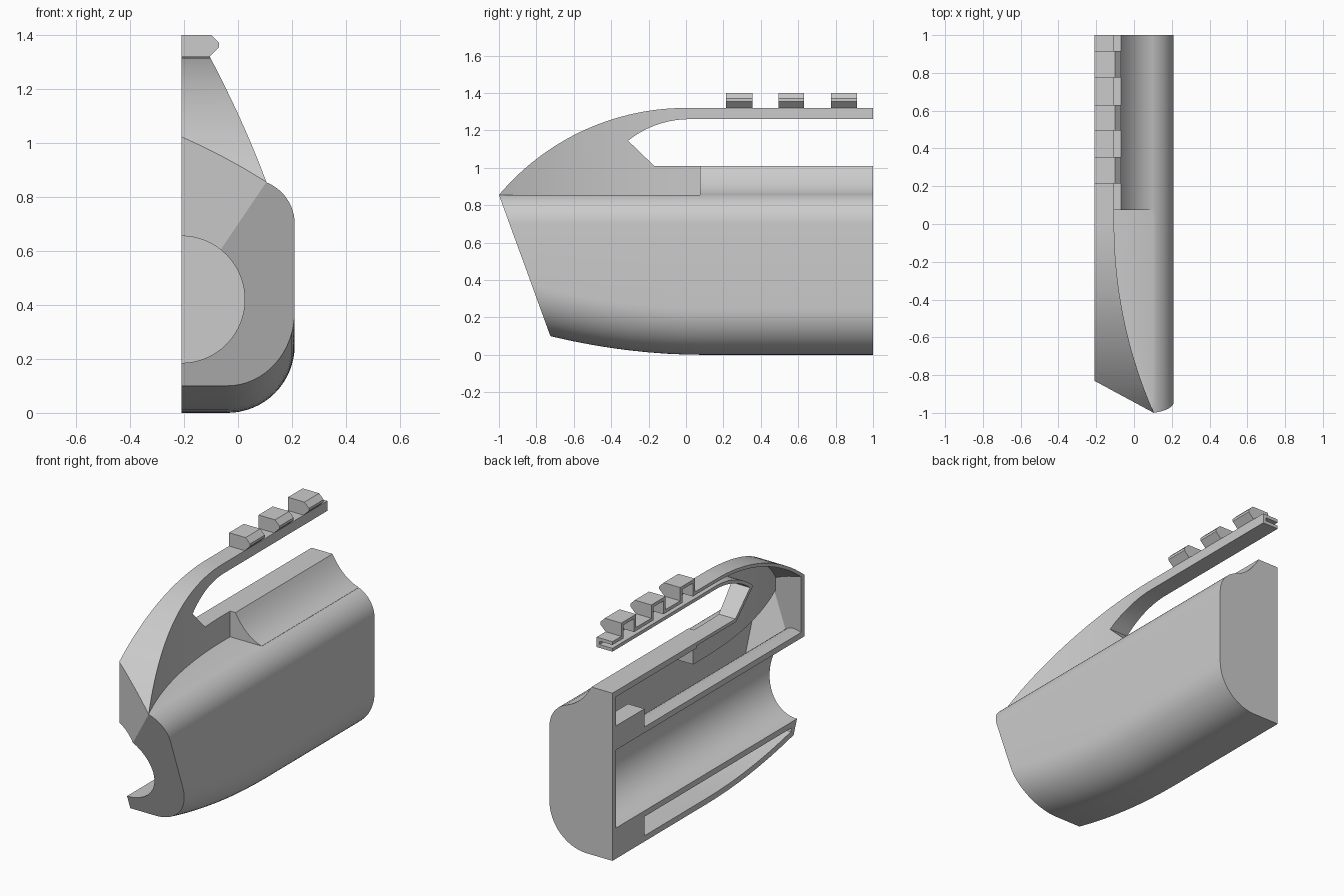
import bpy, bmesh
from math import sin, cos, asin, sqrt, pi, radians

if "Cube" in bpy.data.objects:
    bpy.data.objects.remove(bpy.data.objects["Cube"], do_unlink=True)

grey = bpy.data.materials.new("plain grey")
grey.use_nodes = True
grey.diffuse_color = (0.6, 0.6, 0.6, 1)
grey.node_tree.nodes["Principled BSDF"].inputs["Base Color"].default_value = (0.6, 0.6, 0.6, 1)

WALL = 0.035   # body wall
THIN = 0.02    # handle and rail wall
CUT_X = -0.21  # open side
PAST = -0.35   # overshoot trimmed off later


def loft(name, rings):
    """Closed solid through matching rings of points."""
    bm = bmesh.new()
    loops = [[bm.verts.new(p) for p in ring] for ring in rings]
    n = len(loops[0])
    for a, b in zip(loops, loops[1:]):
        for i in range(n):
            j = (i + 1) % n
            bm.faces.new((a[i], a[j], b[j], b[i]))
    bm.faces.new(loops[0])
    bm.faces.new(loops[-1])
    bmesh.ops.recalc_face_normals(bm, faces=bm.faces)
    mesh = bpy.data.meshes.new(name)
    bm.to_mesh(mesh)
    bm.free()
    mesh.materials.append(grey)
    obj = bpy.data.objects.new(name, mesh)
    bpy.context.collection.objects.link(obj)
    return obj


def prism(name, pts, axis, lo, hi):
    """Flat outline pushed along one axis."""
    place = {"x": lambda a, b, d: (d, a, b),
             "y": lambda a, b, d: (a, d, b),
             "z": lambda a, b, d: (a, b, d)}[axis]
    return loft(name, [[place(a, b, d) for a, b in pts] for d in (lo, hi)])


def box(name, x, y, z):
    return prism(name, [(x[0], y[0]), (x[1], y[0]), (x[1], y[1]), (x[0], y[1])], "z", *z)


def combine(obj, tool, mode, keep=False):
    """Apply a boolean and drop the tool."""
    mod = obj.modifiers.new("combine", "BOOLEAN")
    mod.operation, mod.solver, mod.object = mode, "EXACT", tool
    bpy.context.view_layer.update()
    deps = bpy.context.evaluated_depsgraph_get()
    mesh = bpy.data.meshes.new_from_object(obj.evaluated_get(deps))
    obj.modifiers.clear()
    obj.data = mesh
    if not keep:
        bpy.data.objects.remove(tool, do_unlink=True)


def body_ring(y, t):
    """Lower body section, inset by t, with the keel rising to the front."""
    lift = 0.1 * (max(0, 0.1 - y) / 0.825) ** 2
    pts = [(PAST, lift + t)]
    for i in range(17):
        a = -pi / 2 + pi / 2 * i / 16
        pts.append((-0.04 + (0.25 - t) * cos(a), 0.25 + lift + (0.25 - t) * sin(a)))
    top = asin((0.155 - t) / (0.165 - t))
    for i in range(13):
        a = top * i / 12
        pts.append((0.045 + (0.165 - t) * cos(a), 0.70 + (0.165 - t) * sin(a)))
    pts.append((PAST, 0.855 - t))
    return [(x, y, z) for x, z in pts]


def body(t, back):
    front = [-1.1 + 0.1 * i for i in range(13)]
    return loft("body", [body_ring(y, t) for y in front + [back]])


def shoulder(t, back):
    """Upper rear of the body with its hollow curved flank."""
    pts = [(-0.30, 0.72), (-0.30, 1.01 - t)]
    for i in range(13):
        s = i / 12
        x = -0.07 * (1 - s) ** 2 + 0.105 * s * s
        z = 1.01 * (1 - s) ** 2 + 2 * 0.885 * s * (1 - s) + 0.855 * s * s
        pts.append((x - 0.7 * t, z - t))
    pts.append((0.09 - t, 0.72))
    return prism("shoulder", pts, "y", 0.075 + t, back)


def handle(t):
    """Side outline of arch and rail, trimmed by a curved plan."""
    pts = []
    for i in range(25):
        y = -1.04 * (1 - i / 24)
        pts.append((y, 0.012 + sqrt((1.308 - t) ** 2 - y * y)))
    pts += [(1.1, 1.32 - t), (1.1, 1.26 + t)]
    for i in range(13):
        d = (0.33 + 1.5 * t) * i / 12
        pts.append((0.02 - d, 0.729 + sqrt((0.531 + t) ** 2 - d * d)))
    pts += [(-0.17 - 0.4 * t, 1.01 - t), (0.2, 1.01 - t), (0.2, 0.75), (-1.04, 0.75)]
    side = prism("handle", pts, "x", -0.32, 0.4)
    plan = [(-0.5, 1.3), (-0.5, -1.15)]
    for i in range(25):
        y = -1.15 * (1 - i / 24)
        plan.append((-0.105 + 2.486 - sqrt(2.486 ** 2 - y * y) - t, y))
    plan.append((-0.105 - t, 1.3))
    combine(side, prism("plan", plan, "z", 0.5, 1.6), "INTERSECT")
    return side


def solid(name, t, thin, back):
    """Whole outer form, or its inset cavity."""
    obj = body(t, back)
    obj.name = name
    combine(obj, shoulder(t, back + (0.02 if t == 0 else 0)), "UNION")
    combine(obj, handle(thin), "UNION")
    d = 1.06 * t
    rake = [(-1.275 + d, 1.61), (-0.634 + d, -0.15), (-2, -0.15), (-2, 1.61)]
    combine(obj, prism("rake", rake, "x", -1, 1), "DIFFERENCE")
    nose = [(-0.525, -0.66 + d), (0.42, -1.17 + d), (0.42, -2), (-0.525, -2)]
    combine(obj, prism("nose", nose, "z", -1, 2), "DIFFERENCE")
    return obj


def rod(r, back):
    ring = [(CUT_X + r * cos(2 * pi * i / 64), 0.42 + r * sin(2 * pi * i / 64)) for i in range(64)]
    return prism("rod", ring, "y", -1.5, back)


shell = solid("half_shell", 0, 0, 1.05)
cavity = solid("cavity", WALL, THIN, 1 - WALL)

# Bore lining and rear blocks stay solid inside the cavity
combine(cavity, rod(0.27, 1.2), "DIFFERENCE")
for z in ((0.6, 0.8), (-0.1, 0.25)):
    combine(cavity, box("rear_block", (-0.6, -0.1), (0.695, 1.2), z), "DIFFERENCE")
combine(shell, cavity, "DIFFERENCE")
combine(shell, rod(0.235, 1 - WALL), "DIFFERENCE")
keep_box = box("keep", (CUT_X, 1), (-2, 1), (-1, 2))
combine(shell, keep_box, "INTERSECT", keep=True)
parts = [shell]

# Rail lugs, hollow from the open side
lug_outline = [(-0.3, 1.32), (-0.105, 1.32), (-0.07, 1.355), (-0.07, 1.37), (-0.1, 1.4), (-0.3, 1.4)]
for i, (a, b) in enumerate(((0.215, 0.355), (0.495, 0.63), (0.775, 0.915))):
    lug = prism(f"rail_lug_{i + 1}", lug_outline, "y", a, b)
    hollow = box("hollow", (-0.4, -0.125), (a + THIN, b - THIN), (1.29, 1.4 - THIN))
    combine(lug, hollow, "DIFFERENCE", keep=True)
    combine(shell, hollow, "DIFFERENCE")
    combine(lug, keep_box, "INTERSECT", keep=True)
    parts.append(lug)
bpy.data.objects.remove(keep_box, do_unlink=True)

# Smooth curves, crisp edges
bpy.ops.object.select_all(action="DESELECT")
for obj in parts:
    obj.select_set(True)
bpy.context.view_layer.objects.active = shell
bpy.ops.object.shade_smooth_by_angle(angle=radians(25))
